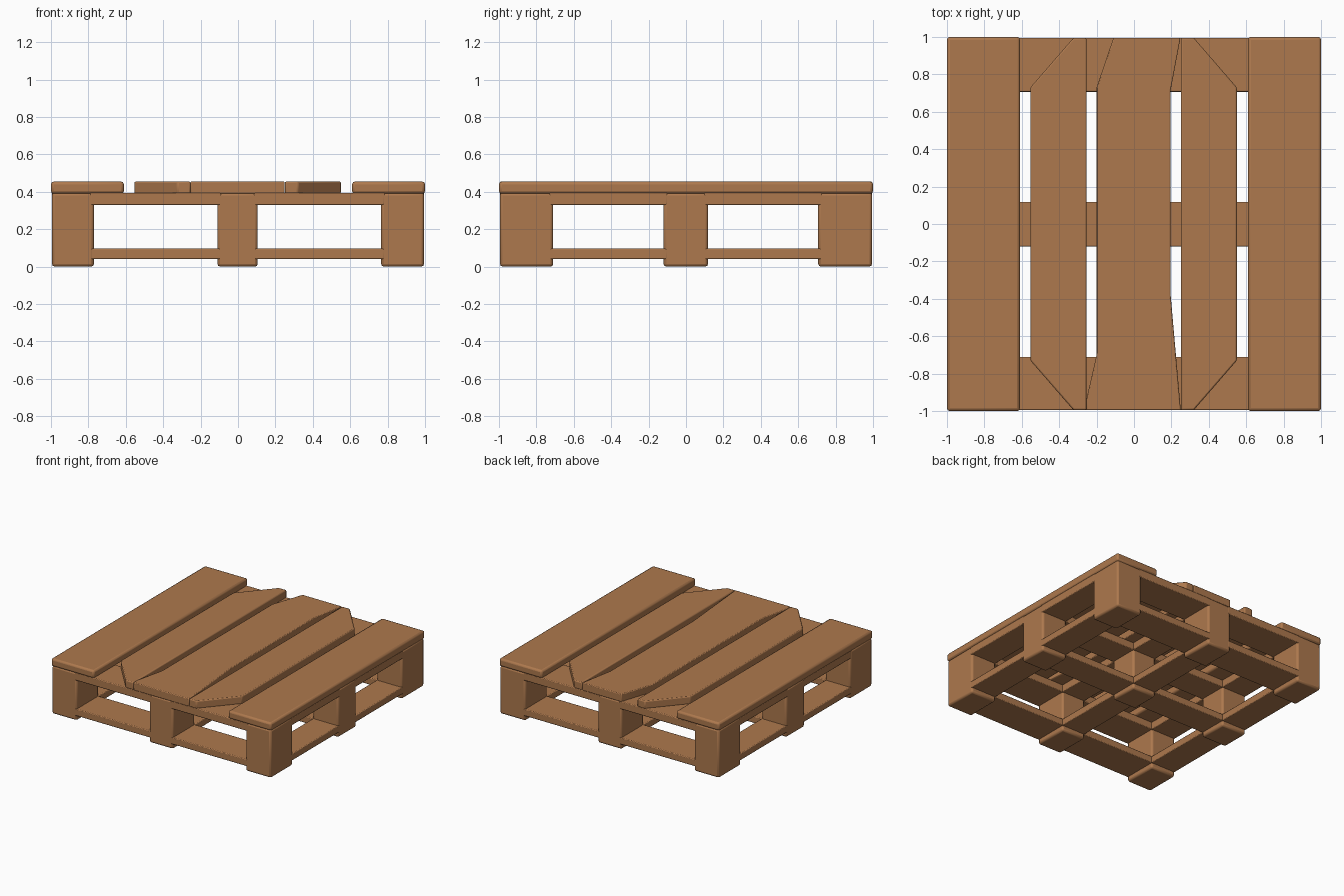
import bpy, bmesh

if "Cube" in bpy.data.objects:
    bpy.data.objects.remove(bpy.data.objects["Cube"])

wood = bpy.data.materials.new("warm wood")
wood.diffuse_color = (0.42, 0.19, 0.075, 1)
wood.use_nodes = True
wood.node_tree.nodes["Principled BSDF"].inputs["Base Color"].default_value = wood.diffuse_color


def board(name, outline, z0, z1, bevel=0.012):
    """Extrude a plan outline (counter-clockwise) between two heights, soft edges."""
    bm = bmesh.new()
    low = [bm.verts.new((x, y, z0)) for x, y in outline]
    high = [bm.verts.new((x, y, z1)) for x, y in outline]
    bm.faces.new(low[::-1])
    bm.faces.new(high)
    n = len(outline)
    for i in range(n):
        j = (i + 1) % n
        bm.faces.new((low[i], low[j], high[j], high[i]))
    me = bpy.data.meshes.new(name)
    bm.to_mesh(me)
    bm.free()
    me.materials.append(wood)
    ob = bpy.data.objects.new(name, me)
    bpy.context.collection.objects.link(ob)
    if bevel:
        mod = ob.modifiers.new("soft edges", 'BEVEL')
        mod.width = bevel
        mod.segments = 2
        mod.limit_method = 'ANGLE'
    bpy.ops.object.select_all(action='DESELECT')
    ob.select_set(True)
    bpy.context.view_layer.objects.active = ob
    bpy.ops.object.shade_smooth_by_angle()
    return ob


def rect(x0, x1, y0, y1):
    return [(x0, y0), (x1, y0), (x1, y1), (x0, y1)]


cols = [(-0.995, -0.77), (-0.11, 0.105), (0.765, 0.995)]
rows = [(-0.995, -0.71), (-0.12, 0.118), (0.707, 0.995)]

# Nine support blocks; their lower ends stand out as feet
for x0, x1 in cols:
    for y0, y1 in rows:
        board("support_block", rect(x0, x1, y0, y1), 0.0, 0.395, 0.015)

# Lower and upper rails bridging the blocks in both directions
lap = 0.02
for name, z0, z1 in (("lower_rail", 0.04, 0.097), ("upper_rail", 0.33, 0.395)):
    for a, b in ((0, 1), (1, 2)):
        for y0, y1 in rows:
            board(name + "_across", rect(cols[a][1] - lap, cols[b][0] + lap, y0, y1), z0, z1, 0.006)
        for x0, x1 in cols:
            board(name + "_lengthwise", rect(x0, x1, rows[a][1] - lap, rows[b][0] + lap), z0, z1, 0.006)

# Outer deck boards
board("deck_board_left", rect(-1, -0.61, -1, 1), 0.39, 0.455, 0.015)
board("deck_board_right", rect(0.61, 1, -1, 1), 0.39, 0.455, 0.015)

# Inner deck boards with clipped outer corners
clipped = [(0.25, -0.995), (0.32, -0.995), (0.55, -0.73), (0.55, 0.73), (0.32, 0.995), (0.25, 0.995)]
board("deck_board_inner_right", clipped, 0.39, 0.455, 0.008)
board("deck_board_inner_left", [(-x - 0.004, y) for x, y in clipped[::-1]], 0.39, 0.455, 0.008)

# Centre deck board with worn, splayed ends
centre = [(-0.255, -0.995), (0.25, -0.995), (0.195, -0.37), (0.195, 0.71), (0.248, 0.995),
          (-0.11, 0.995), (-0.2, 0.73), (-0.2, -0.70), (-0.255, -0.94)]
board("deck_board_centre", centre, 0.39, 0.455, 0.006)
